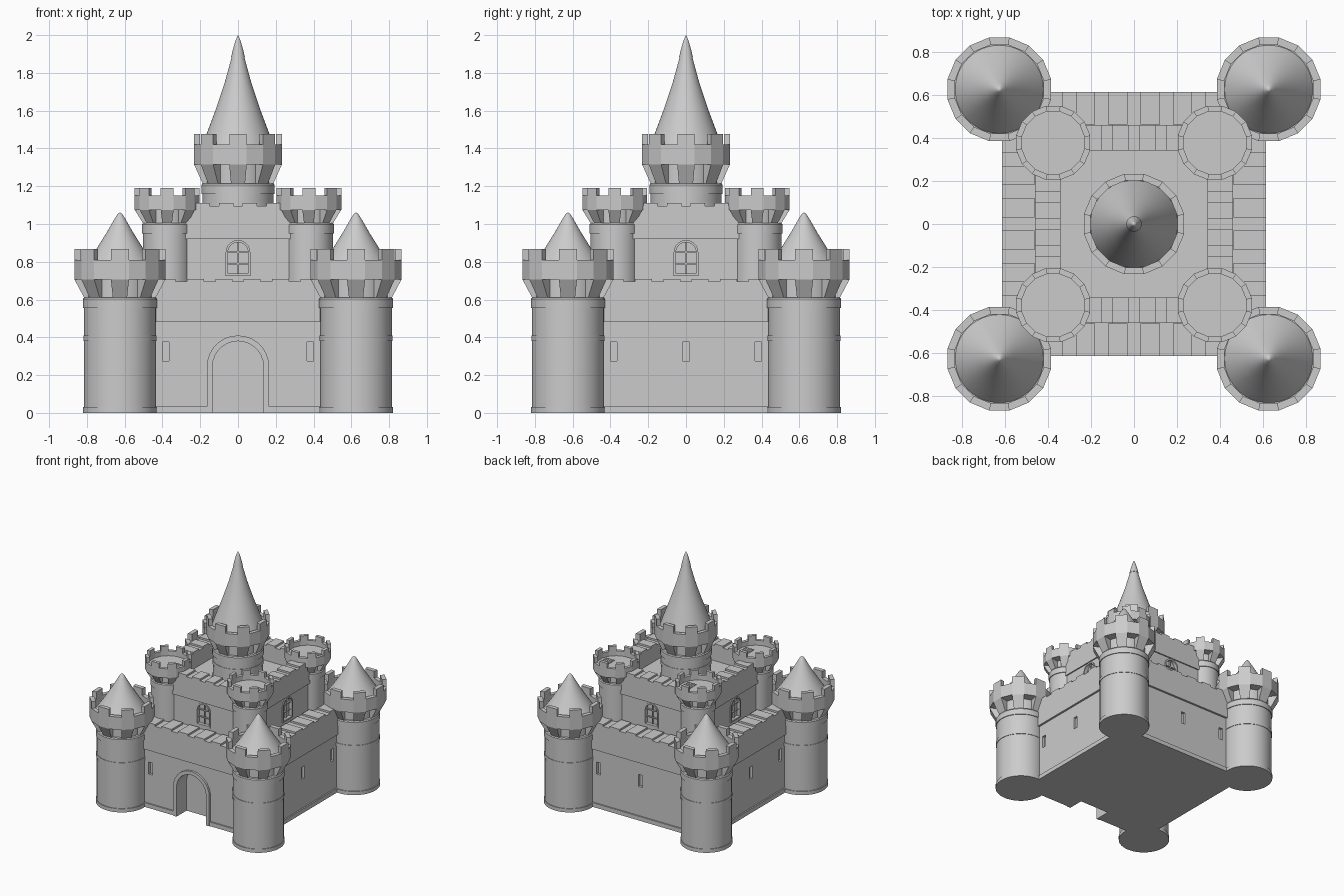
import bpy, bmesh, math
from mathutils import Matrix, Vector

cube = bpy.data.objects.get("Cube")
if cube:
    bpy.data.objects.remove(cube, do_unlink=True)

stone = bpy.data.materials.new("grey_stone")
GREY = (0.6, 0.6, 0.6, 1)
stone.use_nodes = True
stone.diffuse_color = GREY
stone.node_tree.nodes["Principled BSDF"].inputs["Base Color"].default_value = GREY


def finish(name, bm, loc=(0, 0, 0), smooth=False):
    bmesh.ops.remove_doubles(bm, verts=bm.verts, dist=1e-5)
    bmesh.ops.recalc_face_normals(bm, faces=bm.faces)
    me = bpy.data.meshes.new(name)
    bm.to_mesh(me)
    bm.free()
    me.materials.append(stone)
    ob = bpy.data.objects.new(name, me)
    ob.location = loc
    bpy.context.collection.objects.link(ob)
    if smooth:
        bpy.ops.object.select_all(action="DESELECT")
        ob.select_set(True)
        bpy.context.view_layer.objects.active = ob
        bpy.ops.object.shade_smooth_by_angle(angle=math.radians(30))
    return ob


def lathe(bm, profile, segs, phase=0.0):
    """Revolve (radius, z) points about the z axis."""
    rings = []
    for k in range(segs):
        a = phase + math.tau * k / segs
        rings.append([bm.verts.new((r * math.cos(a), r * math.sin(a), z)) for r, z in profile])
    for k in range(segs):
        p, q = rings[k], rings[(k + 1) % segs]
        for i in range(len(profile) - 1):
            bm.faces.new((p[i], q[i], q[i + 1], p[i + 1]))


def prism(bm, a, b):
    """Join two matching outlines into a closed solid."""
    va, vb = [bm.verts.new(p) for p in a], [bm.verts.new(p) for p in b]
    bm.faces.new(va)
    bm.faces.new(vb[::-1])
    for i in range(len(va)):
        j = (i + 1) % len(va)
        bm.faces.new((va[i], vb[i], vb[j], va[j]))


def wedge(bm, profile, mid, width):
    """Radial block: a (radius, z) outline swept through a small angle."""
    ends = [[(r * math.cos(a), r * math.sin(a), z) for r, z in profile]
            for a in (mid - width / 2, mid + width / 2)]
    prism(bm, *ends)


def box(bm, lo, hi, rot=Matrix()):
    outline = [(lo[0], lo[1]), (hi[0], lo[1]), (hi[0], hi[1]), (lo[0], hi[1])]
    prism(bm, *[[rot @ Vector((x, y, z)) for x, y in outline] for z in (lo[2], hi[2])])


def arch(half, base, spring, n=14):
    """Round-headed outline in x and z."""
    pts = [(half, base)]
    pts += [(half * math.cos(math.pi * i / n), spring + half * math.sin(math.pi * i / n))
            for i in range(n + 1)]
    return pts + [(-half, base)]


def arch_solid(bm, outline, y0, y1, rot=Matrix()):
    prism(bm, *[[rot @ Vector((x, y, z)) for x, z in outline] for y in (y0, y1)])


def arch_frame(bm, outer, inner, y0, y1, rot=Matrix()):
    """Arched band between two outlines, open at the bottom."""
    for i in range(len(outer) - 1):
        quad = [outer[i], outer[i + 1], inner[i + 1], inner[i]]
        arch_solid(bm, quad, y0, y1, rot)


def cut(ob, cutter):
    cutter.hide_render = True
    mod = ob.modifiers.new("openings", "BOOLEAN")
    mod.object, mod.solver = cutter, "EXACT"
    deps = bpy.context.evaluated_depsgraph_get()
    me = bpy.data.meshes.new_from_object(ob.evaluated_get(deps))
    ob.modifiers.clear()
    ob.data = me
    bpy.data.objects.remove(cutter, do_unlink=True)


SIDES = [Matrix.Rotation(math.pi / 2 * k, 4, "Z") for k in range(4)]
STEP = math.tau / 8


def tower(name, x, y, shaft, r, rin, zc, zb, zm, zt, floor, foot, band=None):
    """Round tower; zc corbel, zb band, zm crenel floor, zt merlon top."""
    loc = (x, y, 0)
    bm = bmesh.new()
    lip = shaft + 0.006
    prof = [(0, foot), (lip, foot), (lip, foot + 0.03), (shaft, foot + 0.03)]
    if band:
        prof += [(shaft, band), (shaft + 0.004, band), (shaft + 0.004, band + 0.03), (shaft, band + 0.03)]
    prof += [(shaft, zc - 0.055), (lip, zc - 0.055), (lip, zc - 0.008), (shaft, zc),
             (shaft - 0.02, zc), (shaft - 0.02, zb + 0.01), (0, zb + 0.01)]
    lathe(bm, prof, 48)
    finish(name + "_shaft", bm, loc, True)
    bm = bmesh.new()
    half = STEP / 4
    lathe(bm, [(0, zb), (r, zb), (r, zm), (rin, zm), (rin, floor), (0, floor)], 16, half)
    for k in range(8):
        wedge(bm, [(shaft - 0.03, zc), (shaft + 0.003, zc), (r, zb), (shaft - 0.03, zb)], k * STEP, half * 2)
        wedge(bm, [(rin, zm), (r, zm), (r, zt), (rin, zt)], k * STEP, half * 2)
    finish(name + "_battlement", bm, loc)


def roof(name, x, y, profile):
    bm = bmesh.new()
    lathe(bm, profile, 48)
    finish(name, bm, (x, y, 0), True)


def merlons(name, edge, depth, z0, z1, span, count):
    """Low merlons along all four sides."""
    bm = bmesh.new()
    pitch = 2 * span / count
    for rot in SIDES:
        for i in range(count):
            c = -span + pitch * (i + 0.5)
            box(bm, (c - pitch * 0.3, -edge, z0), (c + pitch * 0.3, depth - edge, z1), rot)
    finish(name, bm)


# Outer wall with gate recess and slit windows
def square_block(name, profile):
    bm = bmesh.new()
    lathe(bm, [(r * math.sqrt(2), z) for r, z in profile], 4, math.pi / 4)
    return finish(name, bm)


wall = square_block("outer_wall", [(0, 0), (0.606, 0), (0.606, 0.035), (0.595, 0.035), (0.595, 0.48),
                                   (0.612, 0.48), (0.612, 0.695), (0, 0.695)])
bm = bmesh.new()
arch_solid(bm, arch(0.135, -0.1, 0.245), -0.7, -0.48)
for k, rot in enumerate(SIDES):
    for x in (-0.383, 0, 0.383):
        if x or k:
            box(bm, (x - 0.018, -0.7, 0.275), (x + 0.018, -0.575, 0.375), rot)
cut(wall, finish("wall_cutter", bm))
merlons("outer_wall_merlons", 0.612, 0.15, 0.69, 0.71, 0.45, 6)

# Gate surround
bm = bmesh.new()
arch_frame(bm, arch(0.165, 0, 0.245), arch(0.135, 0, 0.245), -0.612, -0.56)
finish("gate_frame", bm)

# Keep with sunken roof and arched windows
keep = square_block("keep", [(0, 0.65), (0.45, 0.65), (0.45, 0.92), (0.46, 0.92), (0.46, 1.095),
                             (0.34, 1.095), (0.34, 0.97), (0, 0.97)])
bm = bmesh.new()
for rot in SIDES:
    arch_solid(bm, arch(0.055, 0.735, 0.85), -0.5, -0.43, rot)
cut(keep, finish("keep_cutter", bm))
merlons("keep_merlons", 0.46, 0.12, 1.09, 1.11, 0.25, 4)
bm = bmesh.new()
for rot in SIDES:
    arch_frame(bm, arch(0.065, 0.735, 0.85), arch(0.053, 0.735, 0.85), -0.458, -0.43, rot)
    box(bm, (-0.065, -0.458, 0.725), (0.065, -0.43, 0.737), rot)
    box(bm, (-0.004, -0.442, 0.735), (0.004, -0.428, 0.905), rot)
    for z in (0.79, 0.85):
        box(bm, (-0.055, -0.442, z - 0.004), (0.055, -0.428, z + 0.004), rot)
finish("keep_windows", bm)

# Corner towers, inner towers with roof hatches
for sx, ew in ((-1, "right"), (1, "left")):
    for sy, ns in ((-1, "front"), (1, "back")):
        tag = ns + "_" + ew
        x, y = sx * 0.625, sy * 0.625
        tower(tag + "_corner_tower", x, y, 0.19, 0.245, 0.21, 0.61, 0.705, 0.81, 0.867, 0.75, 0, 0.38)
        roof(tag + "_corner_roof", x, y, [(0, 0.745), (0.208, 0.745), (0.165, 0.808), (0.122, 0.872),
                                          (0.07, 0.955), (0.03, 1.025), (0.012, 1.053), (0, 1.062)])
        x, y = sx * 0.375, sy * 0.377
        tower(tag + "_inner_tower", x, y, 0.128, 0.175, 0.148, 1.005, 1.075, 1.15, 1.19, 1.11, 0.65)
        bm = bmesh.new()
        for i in range(5):
            box(bm, (0.045, -0.043 + 0.018 * i, 1.1), (0.118, -0.029 + 0.018 * i, 1.115))
        finish(tag + "_roof_hatch", bm, (x, y, 0))

# Central tower
tower("central_tower", 0, 0, 0.188, 0.237, 0.205, 1.215, 1.315, 1.42, 1.477, 1.36, 0.95, 1.08)
roof("central_spire", 0, 0, [(0, 1.36), (0.203, 1.37), (0.167, 1.475), (0.12, 1.6), (0.07, 1.75),
                             (0.033, 1.885), (0.036, 1.885), (0.028, 1.92), (0.012, 1.975), (0, 2)])
